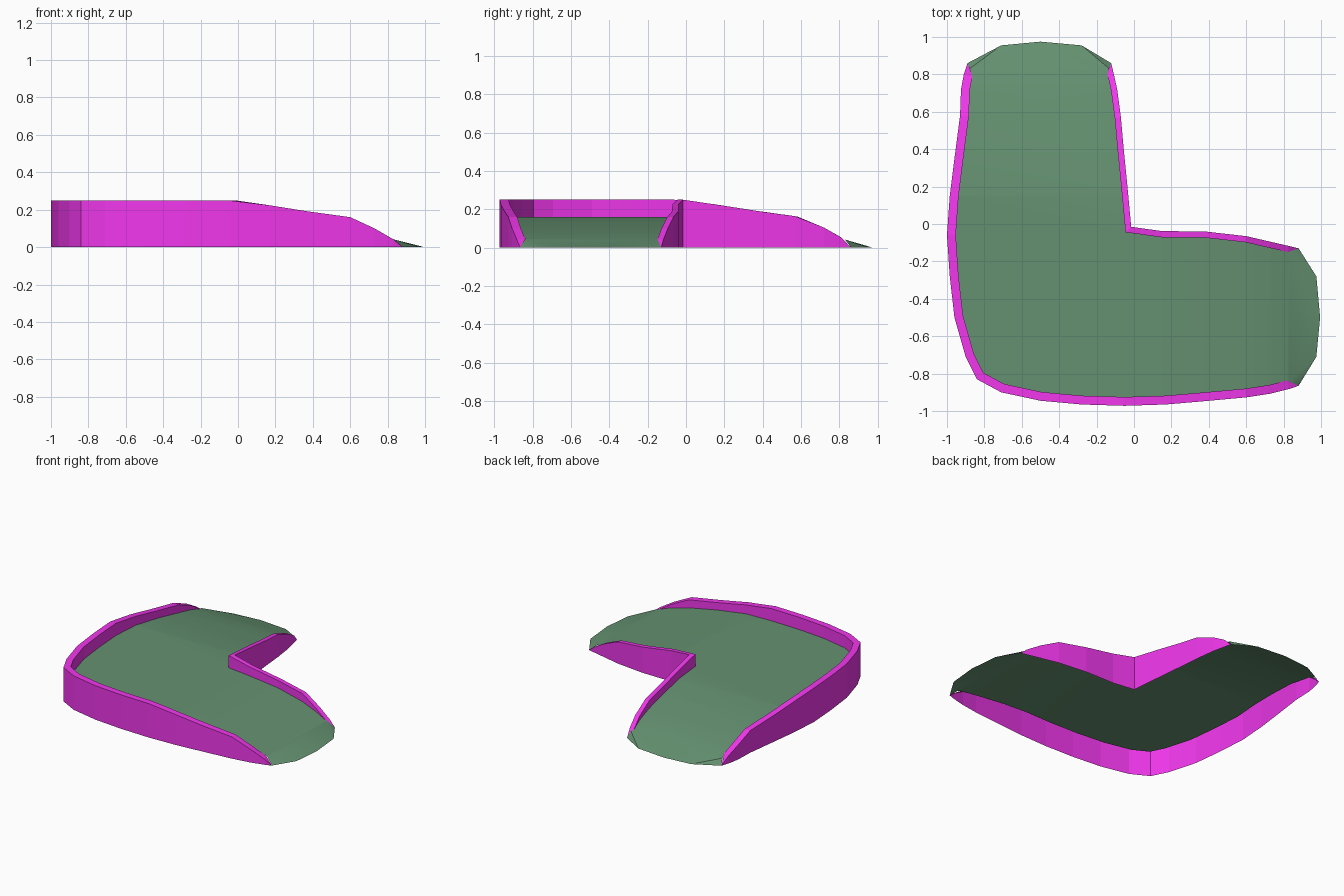
import bpy, bmesh
from mathutils import Vector

if "Cube" in bpy.data.objects:
    bpy.data.objects.remove(bpy.data.objects["Cube"])

# Plan outlines, read counter-clockwise
OUTER = [(-.89, .86), (-.91, .80), (-.925, .72), (-.93, .58), (-.96, .35), (-.985, .15),
         (-1, -.06), (-.985, -.28), (-.96, -.5), (-.9, -.71), (-.84, -.83), (-.71, -.9),
         (-.5, -.945), (-.28, -.965), (-.05, -.972), (.17, -.965), (.38, -.947),
         (.6, -.927), (.73, -.907), (.83, -.882), (.88, -.865)]
NOTCH = [(.88, -.13), (.83, -.118), (.73, -.095), (.6, -.065), (.38, -.04), (.15, -.038),
         (-.015, -.015), (-.035, .2), (-.055, .4), (-.07, .57), (-.09, .72),
         (-.11, .81), (-.122, .86)]
TIP_X = [(.975, -.28), (.995, -.5), (.975, -.71)]
TIP_Y = [(-.28, .955), (-.5, .975), (-.71, .955)]

# Height profiles along each arm
WALL = [(0, .25), (.38, .19), (.6, .16), (.73, .10), (.83, .042), (.88, 0)]
FLOOR = [(.15, .16), (.38, .135), (.6, .10), (.73, .072), (.83, .042), (.98, 0)]


def reach(p):
    return max(p[0], p[1])


def height(profile, t):
    if t <= profile[0][0]:
        return profile[0][1]
    for (a, za), (b, zb) in zip(profile, profile[1:]):
        if t <= b:
            return za + (zb - za) * (t - a) / (b - a)
    return 0


def offset(pts, d):
    """Mitred offset to the left of an open path, tapering to its end points."""
    pts = [Vector(p) for p in pts]
    out = [tuple(pts[0])]
    for o, p, q in zip(pts, pts[1:], pts[2:]):
        a, b = (p - o).normalized(), (q - p).normalized()
        na, nb = Vector((-a.y, a.x)), Vector((-b.y, b.x))
        m = (na + nb).normalized()
        out.append(tuple(p + m * (d / m.dot(na))))
    return out + [tuple(pts[-1])]


def finish(name, bm, colour):
    me = bpy.data.meshes.new(name)
    bm.to_mesh(me)
    bm.free()
    ob = bpy.data.objects.new(name, me)
    bpy.context.collection.objects.link(ob)
    mat = bpy.data.materials.new(name + "_colour")
    mat.diffuse_color = colour
    mat.use_nodes = True
    mat.node_tree.nodes["Principled BSDF"].inputs["Base Color"].default_value = mat.diffuse_color
    me.materials.append(mat)
    return ob


def wall(name, path, thick):
    """Thin outer skirt, flat rim, and inner face down to the floor."""
    bm = bmesh.new()
    rows = []
    for p, q in zip(path, offset(path, thick)):
        top = 0 if p in (path[0], path[-1]) else height(WALL, reach(p))
        low = min(top, height(FLOOR, reach(q)))
        rows.append([bm.verts.new((*p, 0)), bm.verts.new((*p, top)),
                     bm.verts.new((*q, top)), bm.verts.new((*q, low))])
    for r, s in zip(rows, rows[1:]):
        for k in range(3):
            bm.faces.new((r[k], s[k], s[k + 1], r[k + 1]))
    bmesh.ops.remove_doubles(bm, verts=bm.verts, dist=.0005)
    finish(name, bm, (.88, .038, .84, 1))


wall("outer_wall", OUTER, .047)
wall("notch_wall", NOTCH, .033)

# Floor: flat outline cut across the arms, then bent down to the ground
ends = set(TIP_X + TIP_Y + [OUTER[0], OUTER[-1], NOTCH[0], NOTCH[-1]])
inner_o, inner_n = offset(OUTER, .047)[1:-1], offset(NOTCH, .033)[1:-1]
ring = ([OUTER[0]] + inner_o + [OUTER[-1]] + TIP_X[::-1]
        + [NOTCH[0]] + inner_n + [NOTCH[-1]] + TIP_Y)
bm = bmesh.new()
verts = [bm.verts.new((*p, 0)) for p in ring]
rim = {v for v, p in zip(verts, ring) if p in ends}
bm.faces.new(verts)
for t, _ in FLOOR[:-1]:
    for co, no in (((t, 0, 0), (1, 0, 0)), ((0, t, 0), (0, 1, 0))):
        bmesh.ops.bisect_plane(bm, geom=bm.verts[:] + bm.edges[:] + bm.faces[:],
                               plane_co=co, plane_no=no, dist=.001)
for v in bm.verts:
    v.co.z = 0 if v in rim else height(FLOOR, reach(v.co))
bmesh.ops.triangulate(bm, faces=bm.faces[:])
floor = finish("ramp_floor", bm, (.13, .285, .165, 1))
bpy.context.view_layer.objects.active = floor
floor.select_set(True)
bpy.ops.object.shade_smooth_by_angle()
